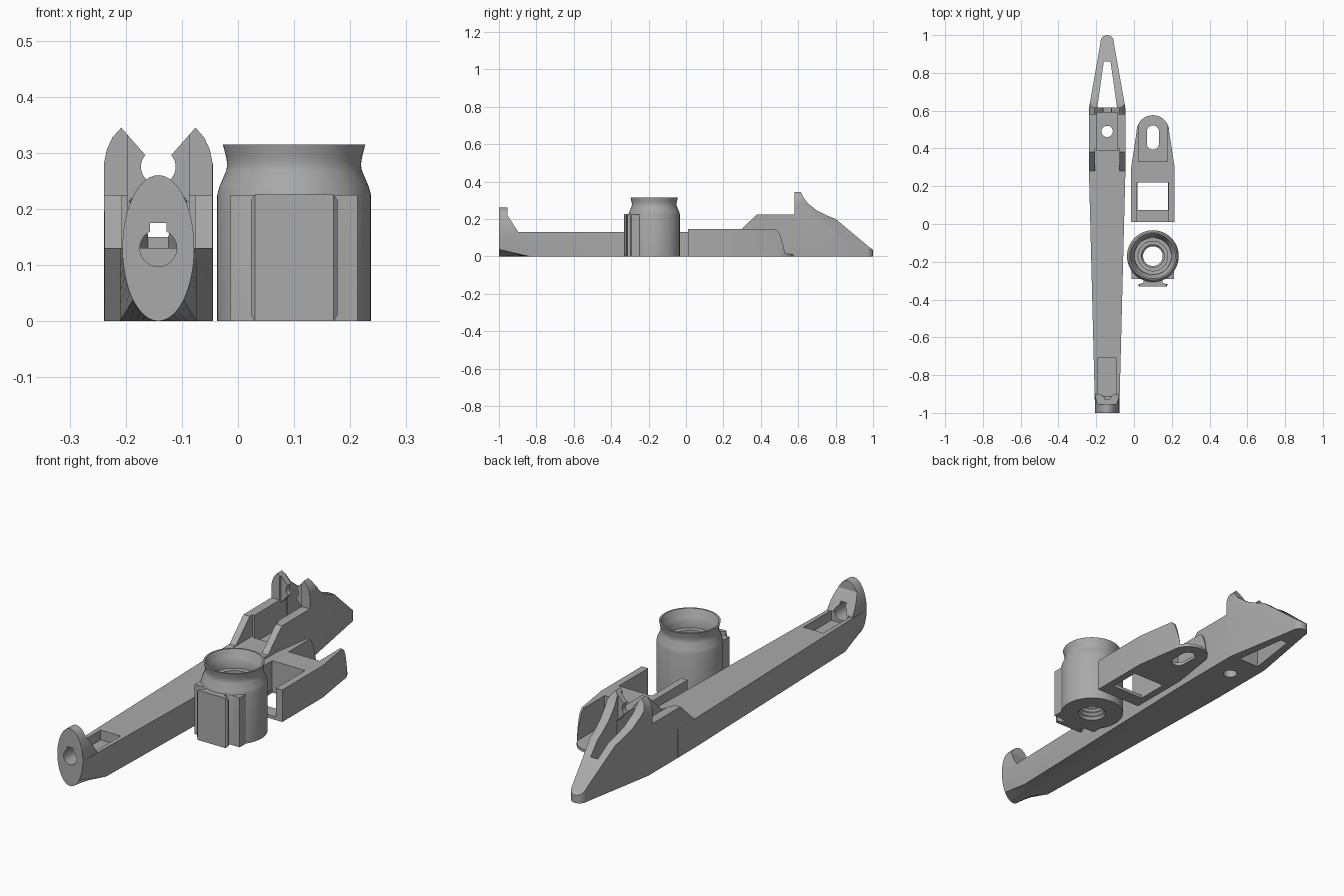
import bpy, bmesh, math
from mathutils import Vector

cube = bpy.data.objects.get("Cube")
if cube:
    bpy.data.objects.remove(cube, do_unlink=True)

grey = bpy.data.materials.new("plain grey")
grey.use_nodes = True
GREY = (0.4, 0.4, 0.4, 1)
grey.diffuse_color = GREY
grey.node_tree.nodes["Principled BSDF"].inputs["Base Color"].default_value = GREY


def loft(name, sections):
    """Solid through rings with equal point counts, capped at both ends."""
    bm = bmesh.new()
    rings = [[bm.verts.new(p) for p in s] for s in sections]
    n = len(rings[0])
    for a, b in zip(rings, rings[1:]):
        for i in range(n):
            j = (i + 1) % n
            bm.faces.new((a[i], a[j], b[j], b[i]))
    bm.faces.new(rings[0])
    bm.faces.new(rings[-1])
    bmesh.ops.recalc_face_normals(bm, faces=bm.faces)
    mesh = bpy.data.meshes.new(name)
    bm.to_mesh(mesh)
    bm.free()
    mesh.materials.append(grey)
    ob = bpy.data.objects.new(name, mesh)
    bpy.context.collection.objects.link(ob)
    return ob


def extrude(name, pts, axis, lo, hi, origin=(0, 0, 0)):
    """Prism from a flat outline, pushed along one axis."""
    def place(p, d):
        q = list(p)
        q.insert(axis, d)
        return Vector(q) + Vector(origin)
    return loft(name, [[place(p, d) for p in pts] for d in (lo, hi)])


def box(name, x, y, z, origin=(0, 0, 0)):
    return extrude(name, [(-x, y[0]), (x, y[0]), (x, y[1]), (-x, y[1])], 2, *z, origin)


def arc(cx, cy, r, a0, a1, n=16, ry=None):
    angles = [math.radians(a0 + (a1 - a0) * i / n) for i in range(n + 1)]
    return [(cx + r * math.cos(a), cy + (ry or r) * math.sin(a)) for a in angles]


def mirrored(half):
    """Close an outline by reflecting it across its first coordinate."""
    return half + [(-u, v) for u, v in reversed(half) if abs(u) > 1e-6]


def combine(ob, op, *others):
    for other in others:
        mod = ob.modifiers.new(op, 'BOOLEAN')
        mod.operation, mod.object, mod.solver = op, other, 'EXACT'
        bpy.context.view_layer.objects.active = ob
        bpy.ops.object.modifier_apply(modifier=mod.name)
        bpy.data.objects.remove(other, do_unlink=True)


def smooth(ob, degrees=30):
    bpy.ops.object.select_all(action='DESELECT')
    ob.select_set(True)
    bpy.context.view_layer.objects.active = ob
    bpy.ops.object.shade_smooth_by_angle(angle=math.radians(degrees))


# Long arm: half ellipse at the front blending into a widening bar
ARM = Vector((-0.142, 0, 0))


def bar_section(y, half_width, square):
    ring = []
    for i in range(25):
        a = math.pi + math.pi * i / 24
        c, s = math.cos(a), math.sin(a)
        k = 1 / max(abs(c), abs(s)) if square else 1
        ring.append(ARM + Vector((half_width * c * k, y, 0.13 + 0.13 * s * k)))
    return ring


arm = loft("arm", [bar_section(-1, 0.064, False), bar_section(-0.84, 0.068, True),
                   bar_section(0.26, 0.096, True), bar_section(0.4, 0.097, True)])

# Upright tongue at the front end
tongue = extrude("tongue", arc(0, 0.13, 0.064, 0, 360, 48, 0.13)[:-1], 1, -1, -0.85, ARM)
combine(tongue, 'INTERSECT', extrude(
    "tongue_side", [(-1.1, 0.12), (-0.897, 0.12), (-0.9, 0.135), (-0.955, 0.22),
                    (-0.955, 0.3), (-1.1, 0.3)], 0, -0.2, 0.2, ARM))

# Rear head: side outline trimmed by its plan and its front outline
side = [(0.26, 0), (1, 0), (1, 0.035), (0.985, 0.045), (0.8, 0.2), (0.75, 0.22),
        (0.7, 0.245), (0.65, 0.285), (0.625, 0.32), (0.61, 0.35), (0.58, 0.35),
        (0.58, 0.225), (0.38, 0.225), (0.28, 0.13), (0.26, 0.13)]
head = extrude("head", side, 0, -0.2, 0.2, ARM)
plan = mirrored([(0.096, 0.2), (0.097, 0.61), (0.037, 0.95)] + arc(0, 0.965, 0.035, 0, 90, 8))
combine(head, 'INTERSECT', extrude("head_plan", plan, 2, -0.1, 0.5, ARM))
crown = mirrored([(0.097, -0.1), (0.097, 0.28), (0.092, 0.305), (0.082, 0.327),
                  (0.065, 0.346), (0.03, 0.36)])
combine(head, 'INTERSECT', extrude("head_crown", crown, 1, 0, 1.2, ARM))
combine(arm, 'UNION', tongue, head)

# Channel between the cheeks, forked notch and tapering nose opening
notch = mirrored([(0.055, 0.13), (0.055, 0.21), (0.02, 0.25)]
                 + arc(0, 0.275, 0.031, -45, 42, 10) + [(0.069, 0.348), (0.069, 0.4)])
nose_hole = mirrored([(0.052, 0.617), (0.018, 0.86)])
combine(arm, 'DIFFERENCE',
        box("front_channel", 0.065, (0.26, 0.4), (0.128, 0.4), ARM),
        box("rear_channel", 0.055, (0.39, 0.59), (0.1, 0.4), ARM),
        extrude("fork_notch", notch, 1, 0.56, 0.63, ARM),
        extrude("nose_hole", nose_hole, 2, -0.1, 0.5, ARM),
        extrude("pin_hole", arc(0, 0.49, 0.03, 0, 360, 24)[:-1], 2, -0.1, 0.3, ARM),
        box("front_pocket", 0.05, (-0.91, -0.71), (0.085, 0.132), ARM),
        extrude("tongue_hole", arc(0, 0.13, 0.033, 0, 360, 28)[:-1], 1, -1.1, -0.85, ARM),
        box("key_slot", 0.015, (-1.1, -0.85), (0.14, 0.175), ARM))
smooth(arm)

# Bracket: rounded plate with side walls, cross block, slot and window
BR = Vector((0.1, 0, 0))
outline = mirrored([(0.115, 0.01), (0.115, 0.3), (0.086, 0.49)] + arc(0, 0.49, 0.086, 0, 90)[1:])
bracket = extrude("bracket", outline, 2, 0, 0.145, BR)
slope = [(-0.1, -0.1), (0.6, -0.1), (0.6, 0.012), (0.53, 0.015), (0.52, 0.06),
         (0.505, 0.11), (0.495, 0.132), (0.48, 0.145), (0.48, 0.2), (-0.1, 0.2)]
combine(bracket, 'INTERSECT', extrude("bracket_side", slope, 0, -0.2, 0.2, BR))
slot = arc(0, 0.49, 0.032, 0, 180) + arc(0, 0.425, 0.032, 180, 360)
combine(bracket, 'DIFFERENCE',
        box("front_cavity", 0.083, (-0.05, 0.22), (0.015, 0.3), BR),
        box("rear_cavity", 0.077, (0.33, 0.7), (0.015, 0.3), BR),
        box("window", 0.081, (0.075, 0.221), (-0.1, 0.1), BR),
        extrude("slot", slot, 2, -0.1, 0.1, BR))
smooth(bracket)

# Knob: hollow turned body with a flared rim
KNOB = Vector((0.1, -0.17, 0))


def turned(name, profile, n=64):
    return loft(name, [[KNOB + Vector((r * math.cos(math.tau * i / n),
                                       r * math.sin(math.tau * i / n), z))
                        for i in range(n)] for r, z in profile])


knob = turned("knob", [(0.137, 0), (0.137, 0.225), (0.133, 0.24), (0.121, 0.268),
                       (0.119, 0.278), (0.121, 0.292), (0.127, 0.315)])

# Square backing and flared mounting plate on the front of the knob
combine(knob, 'UNION', box("backing", 0.113, (-0.122, 0), (0, 0.225), KNOB))
plate = mirrored([(0.05, -0.1), (0.05, -0.142), (0.077, -0.149), (0.077, -0.155), (0.07, -0.162)])
rail = extrude("rail", plate, 2, 0, 0.226, KNOB)
face = mirrored([(0.07, 0), (0.077, 0.01), (0.077, 0.216), (0.07, 0.226)])
combine(rail, 'INTERSECT', extrude("rail_face", face, 1, -0.3, 0, KNOB))
combine(knob, 'UNION', rail)

# Stepped bore with internal thread ridges
bore = [(0.06, -0.05), (0.06, 0.0)]
for i in range(6):
    bore += [(0.052, 0.012 + i * 0.02), (0.06, 0.022 + i * 0.02)]
bore += [(0.06, 0.19), (0.078, 0.191), (0.078, 0.235), (0.098, 0.236), (0.098, 0.265),
         (0.105, 0.28), (0.12, 0.316), (0.12, 0.35)]
combine(knob, 'DIFFERENCE', turned("bore", bore))
smooth(knob)
